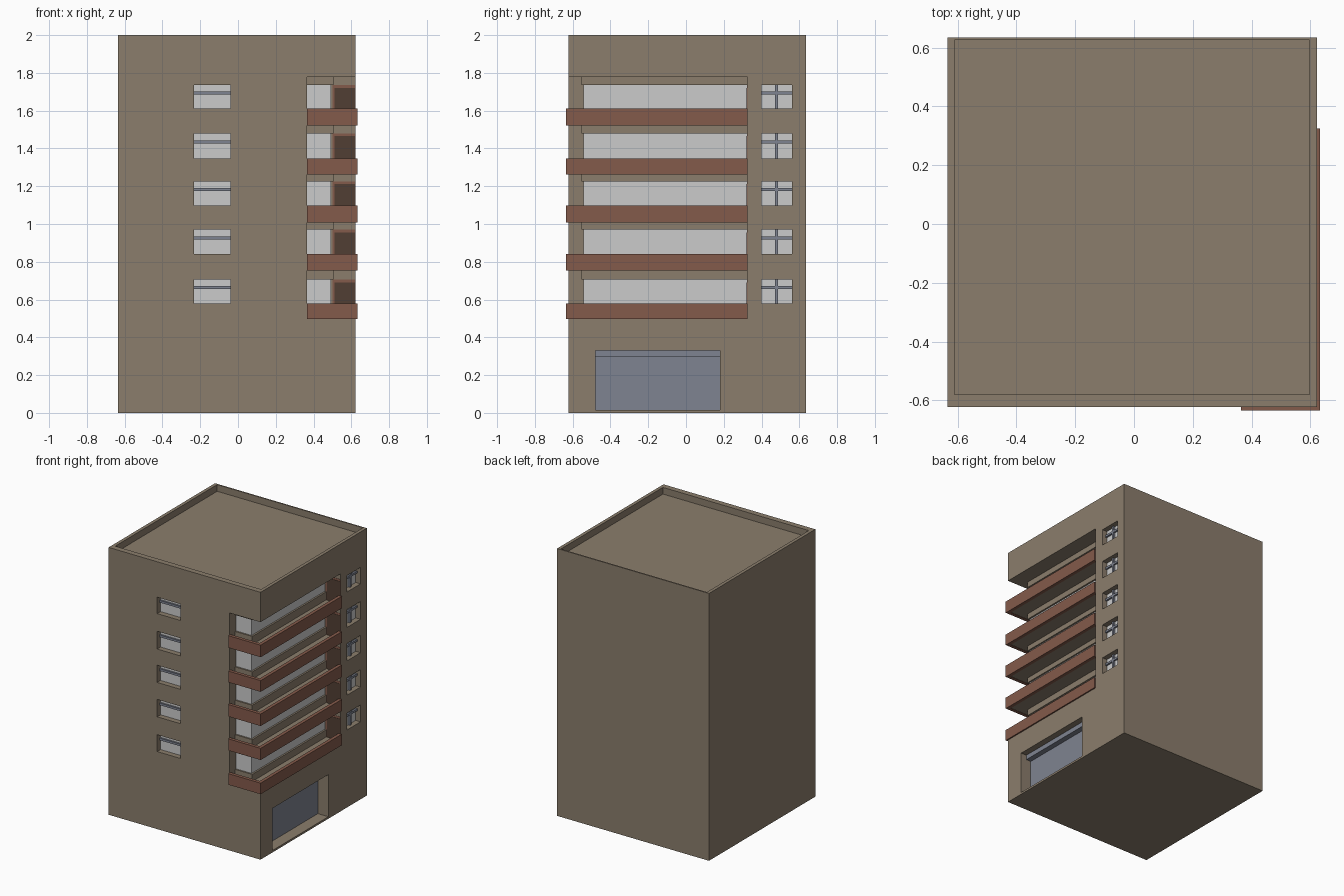
import bpy, bmesh

if "Cube" in bpy.data.objects:
    bpy.data.objects.remove(bpy.data.objects["Cube"])


def material(name, rgb):
    m = bpy.data.materials.new(name)
    m.diffuse_color = (*rgb, 1)
    m.use_nodes = True
    m.node_tree.nodes["Principled BSDF"].inputs["Base Color"].default_value = m.diffuse_color
    return m


WALL = material("wall", (0.258, 0.207, 0.151))
RED = material("terracotta", (0.231, 0.103, 0.070))
DARK = material("dark_brown", (0.083, 0.049, 0.033))
STEEL = material("blue_grey", (0.21, 0.227, 0.281))
GLASS = material("pale_glass", (0.75, 0.74, 0.74))


def add_prism(bm, pts, z0, z1):
    face = bm.faces.new([bm.verts.new((x, y, z0)) for x, y in pts])
    ext = bmesh.ops.extrude_face_region(bm, geom=[face])
    for v in ext["geom"]:
        if isinstance(v, bmesh.types.BMVert):
            v.co.z = z1


def rect(x0, x1, y0, y1):
    return [(x0, y0), (x1, y0), (x1, y1), (x0, y1)]


def build(name, prisms, mat=None):
    """One object from a list of (outline, z0, z1)."""
    bm = bmesh.new()
    for p in prisms:
        add_prism(bm, *p)
    bmesh.ops.recalc_face_normals(bm, faces=bm.faces)
    me = bpy.data.meshes.new(name)
    bm.to_mesh(me)
    bm.free()
    ob = bpy.data.objects.new(name, me)
    bpy.context.collection.objects.link(ob)
    if mat:
        me.materials.append(mat)
    return ob


def box(x0, x1, y0, y1, z0, z1):
    return (rect(x0, x1, y0, y1), z0, z1)


# storeys: balcony bottom, balcony top, window top, lintel top
FLOORS = [(0.497, 0.58, 0.706, 0.753), (0.753, 0.84, 0.97, 1.007),
          (1.007, 1.097, 1.226, 1.263), (1.263, 1.347, 1.48, 1.522),
          (1.522, 1.612, 1.735, 1.777)]


def corner(x, y, t):
    """L outline round the front right corner, t thick inward from (x, y)."""
    return [(0.364, y), (x, y), (x, 0.325), (x - t, 0.325), (x - t, y + t), (0.364, y + t)]


# tower with roof tray, corner loggia, window and garage openings cut out
body = build("building_body", [box(-0.635, 0.622, -0.622, 0.635, 0, 2)], WALL)
cuts = [box(-0.61, 0.597, -0.58, 0.625, 1.95, 2.1),
        ([(0.364, -0.8), (0.8, -0.8), (0.8, 0.325), (0.49, 0.325), (0.49, -0.54), (0.364, -0.54)],
         0.50, 1.777)]
cuts.append(box(0.53, 0.8, -0.48, 0.18, 0.015, 0.33))
for _, z0, z1, _ in FLOORS:
    cuts.append(box(-0.233, -0.04, -0.8, -0.58, z0, z1))
    cuts.append(box(0.58, 0.8, 0.40, 0.56, z0, z1))
cutter = build("opening_cutter", cuts, WALL)
cutter.hide_render = True
mod = body.modifiers.new("openings", 'BOOLEAN')
mod.operation, mod.solver, mod.object = 'DIFFERENCE', 'EXACT', cutter
bpy.context.view_layer.objects.active = body
bpy.ops.object.modifier_apply(modifier=mod.name)
bpy.data.objects.remove(cutter)

# garage door with its shutter box
build("garage_door", [box(0.52, 0.535, -0.48, 0.18, 0.015, 0.33),
                      box(0.53, 0.575, -0.48, 0.18, 0.295, 0.33)], STEEL)

for i, (zb, z0, z1, zt) in enumerate(FLOORS, 1):
    # balcony: slab, parapet, end panel with dark door
    build(f"balcony_slab_{i}", [box(0.364, 0.622, -0.622, 0.325, zb + 0.002, zb + 0.03)], WALL)
    build(f"balcony_parapet_{i}", [(corner(0.632, -0.635, 0.025), zb, z0)], RED)
    build(f"balcony_end_panel_{i}", [box(0.50, 0.621, 0.323, 0.333, zb + 0.03, z1)], RED)
    build(f"balcony_end_door_{i}", [box(0.51, 0.62, 0.321, 0.33, zb + 0.03, z1 - 0.015)], DARK)
    # ribbon window between sill wall and lintel
    build(f"ribbon_window_{i}", [(corner(0.492, -0.542, 0.01), z0, z1)], GLASS)
    build(f"sill_and_lintel_{i}", [(corner(0.505, -0.553, 0.02), zb + 0.01, z0),
                                   (corner(0.505, -0.553, 0.02), z1, zt)], WALL)
    # small windows: panes and bars
    zm = z0 + 0.66 * (z1 - z0)
    build(f"front_pane_{i}", [box(-0.233, -0.04, -0.582, -0.575, z0, z1)], GLASS)
    build(f"front_bar_{i}", [box(-0.233, -0.04, -0.595, -0.58, zm - 0.008, zm + 0.008)], STEEL)
    build(f"side_pane_{i}", [box(0.575, 0.582, 0.40, 0.56, z0, z1)], GLASS)
    build(f"side_cross_{i}", [box(0.58, 0.595, 0.40, 0.56, zm - 0.008, zm + 0.008),
                              box(0.58, 0.597, 0.472, 0.488, z0, z1)], STEEL)
